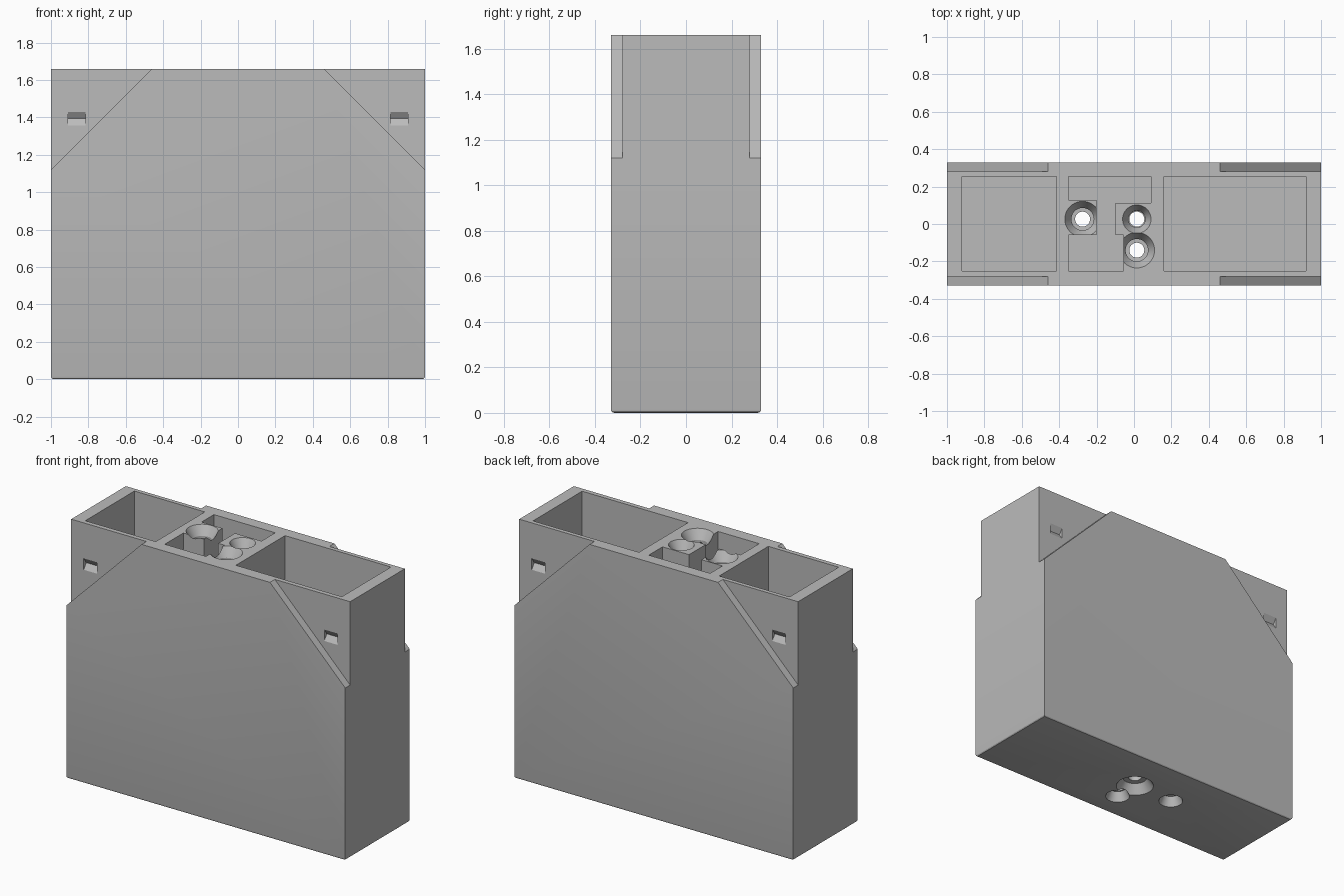
import bpy, bmesh, math
from mathutils import Matrix

W, D, H = 1.0, 0.33, 1.66          # half width, half depth, height
SKIN = 0.28                        # half depth inside the corner recesses

cube = bpy.data.objects.get("Cube")
if cube:
    bpy.data.objects.remove(cube, do_unlink=True)

grey = bpy.data.materials.new("plain grey")
grey.use_nodes = True
colour = (0.5, 0.5, 0.5, 1)
grey.diffuse_color = colour
grey.node_tree.nodes["Principled BSDF"].inputs["Base Color"].default_value = colour


def make(name, bm):
    bmesh.ops.recalc_face_normals(bm, faces=bm.faces)
    mesh = bpy.data.meshes.new(name)
    bm.to_mesh(mesh)
    bm.free()
    mesh.materials.append(grey)
    ob = bpy.data.objects.new(name, mesh)
    bpy.context.collection.objects.link(ob)
    return ob


def prism(name, points, offset):
    """Extrude a closed outline along an offset vector."""
    bm = bmesh.new()
    face = bm.faces.new([bm.verts.new(p) for p in points])
    new = bmesh.ops.extrude_face_region(bm, geom=[face])["geom"]
    verts = [g for g in new if isinstance(g, bmesh.types.BMVert)]
    bmesh.ops.translate(bm, verts=verts, vec=offset)
    return make(name, bm)


def pocket(name, outline, floor):
    return prism(name, [(x, y, floor) for x, y in outline], (0, 0, H + 0.1 - floor))


def rect(x0, x1, y0, y1):
    return [(x0, y0), (x1, y0), (x1, y1), (x0, y1)]


def bore(name, x, y, profile, steps=40):
    """Turn a radius/height profile into a closed solid."""
    bm = bmesh.new()
    rings = [[bm.verts.new((x + r * math.cos(a), y + r * math.sin(a), z))
              for a in (math.tau * i / steps for i in range(steps))]
             for r, z in profile]
    for low, high in zip(rings, rings[1:]):
        for i in range(steps):
            j = (i + 1) % steps
            bm.faces.new((low[i], low[j], high[j], high[i]))
    bm.faces.new(rings[0])
    bm.faces.new(rings[-1])
    return make(name, bm)


# Main block with softened bottom edges
bm = bmesh.new()
bmesh.ops.create_cube(bm, size=2, matrix=Matrix.Translation((0, 0, H / 2))
                      @ Matrix.Diagonal((W, D, H / 2, 1)))
bottom = [e for e in bm.edges if all(v.co.z < 0.01 for v in e.verts)]
bmesh.ops.bevel(bm, geom=bottom, offset=0.015, segments=3, profile=0.5, affect='EDGES')
body = make("housing", bm)

cutters = []

# Triangular corner recesses, each with a small V-shaped latch groove
for sx in (-1, 1):
    for sy in (-1, 1):
        side = ("right" if sx < 0 else "left") + ("_front" if sy < 0 else "_back")
        corner = [(0.46, H), (1.0, 1.12), (1.1, 1.02), (1.1, H + 0.1), (0.36, H + 0.1)]
        cutters.append(prism("corner_recess_" + side,
                             [(sx * x, sy * SKIN, z) for x, z in corner],
                             (0, sy * 0.15, 0)))
        groove = [(SKIN + 0.01, 1.44), (SKIN, 1.43), (SKIN - 0.025, 1.393),
                  (SKIN, 1.356), (SKIN + 0.01, 1.346)]
        cutters.append(prism("latch_groove_" + side,
                             [(sx * 0.815, sy * y, z) for y, z in groove],
                             (sx * 0.095, 0, 0)))

# Deep storage pockets and the stepped pocket between them
cutters.append(pocket("small_pocket", rect(-0.92, -0.415, -0.25, 0.253), 0.1))
cutters.append(pocket("large_pocket", rect(0.16, 0.92, -0.25, 0.253), 0.1))
stepped = [(-0.35, 0.253), (-0.35, 0.127), (-0.20, 0.127), (-0.20, -0.06),
           (-0.35, -0.06), (-0.35, -0.25), (-0.055, -0.25), (-0.055, -0.06),
           (-0.10, -0.06), (-0.10, 0.112), (0.09, 0.112), (0.09, 0.253)]
cutters.append(pocket("stepped_pocket", stepped, 0.2))

# Through holes, countersunk at both ends: x, y, top, seat and bottom radius
for name, x, y, top, seat, base in (("left_hole", -0.275, 0.026, 0.095, 0.06, 0.074),
                                    ("rear_hole", 0.015, 0.026, 0.076, 0.045, 0.115),
                                    ("front_hole", 0.015, -0.14, 0.095, 0.06, 0.074)):
    bore_r = 0.04
    cutters.append(bore(name, x, y, [
        (base, -0.05), (base, 0), (max(bore_r, base * 0.65), 0.06), (bore_r, 0.061),
        (bore_r, H - 0.101), (seat, H - 0.1), (seat, H - 0.06), (top, H), (top, H + 0.05)]))

for c in cutters:
    c.hide_render = True
    c.hide_viewport = True
    mod = body.modifiers.new(c.name, 'BOOLEAN')
    mod.operation = 'DIFFERENCE'
    mod.solver = 'EXACT'
    mod.object = c

# Bake the cuts into the housing and drop the cutters
graph = bpy.context.evaluated_depsgraph_get()
final = bpy.data.meshes.new_from_object(body.evaluated_get(graph))
body.modifiers.clear()
body.data = final
for c in cutters:
    bpy.data.objects.remove(c, do_unlink=True)

bpy.context.view_layer.objects.active = body
body.select_set(True)
bpy.ops.object.shade_smooth_by_angle(angle=math.radians(25))
